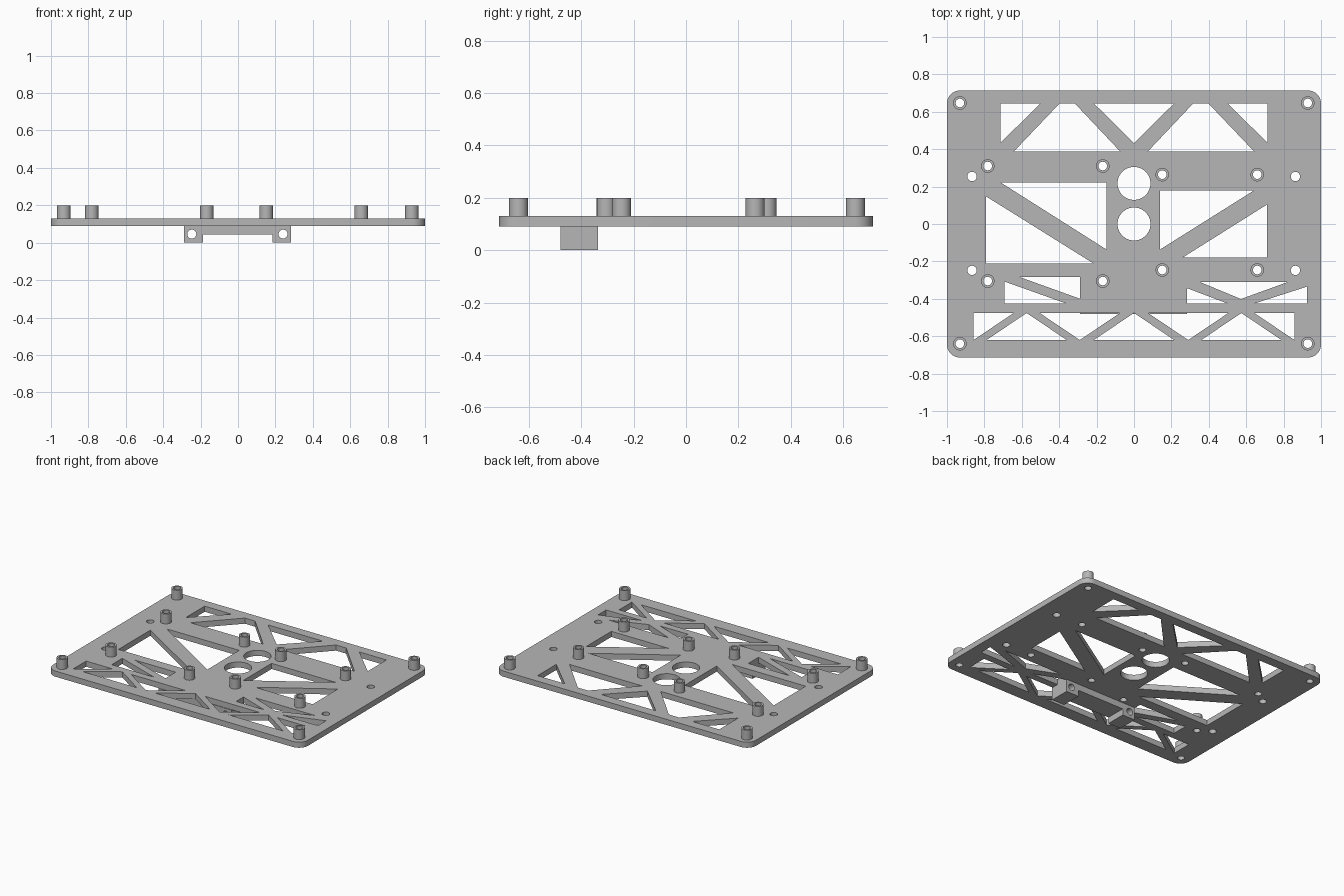
import bpy
import bmesh
from math import sin, cos, pi, radians
from mathutils import Matrix

default_cube = bpy.data.objects.get("Cube")
if default_cube:
    bpy.data.objects.remove(default_cube, do_unlink=True)

grey = bpy.data.materials.new("plain grey")
grey.use_nodes = True
grey.diffuse_color = (0.47, 0.47, 0.47, 1)
grey.node_tree.nodes["Principled BSDF"].inputs["Base Color"].default_value = grey.diffuse_color


def circle(x, y, radius, sides=40):
    return [(x + radius * cos(2 * pi * i / sides), y + radius * sin(2 * pi * i / sides))
            for i in range(sides)]


def rounded_rectangle(half_x, half_y, radius, steps=8):
    points = []
    for quarter, (sx, sy) in enumerate([(1, 1), (-1, 1), (-1, -1), (1, -1)]):
        for i in range(steps + 1):
            a = (quarter + i / steps) * pi / 2
            points.append((sx * (half_x - radius) + radius * cos(a),
                           sy * (half_y - radius) + radius * sin(a)))
    return points


def mirrored(shapes):
    """The shapes together with their copies across x = 0."""
    return shapes + [[(-x, y) for x, y in shape] for shape in shapes]


def extruded(name, loops, thickness, matrix):
    """Solid from an outline and its holes, centred on its own plane."""
    curve = bpy.data.curves.new(name + " profile", 'CURVE')
    curve.dimensions = '2D'
    curve.fill_mode = 'BOTH'
    curve.extrude = thickness / 2
    for loop in loops:
        spline = curve.splines.new('POLY')
        spline.points.add(len(loop) - 1)
        for point, (x, y) in zip(spline.points, loop):
            point.co = (x, y, 0, 1)
        spline.use_cyclic_u = True
    source = bpy.data.objects.new(name + " source", curve)
    bpy.context.collection.objects.link(source)
    bpy.context.view_layer.update()
    graph = bpy.context.evaluated_depsgraph_get()
    mesh = bpy.data.meshes.new_from_object(source.evaluated_get(graph))
    bpy.data.objects.remove(source, do_unlink=True)
    bpy.data.curves.remove(curve)

    bm = bmesh.new()
    bm.from_mesh(mesh)
    bmesh.ops.remove_doubles(bm, verts=bm.verts, dist=0.0001)
    bmesh.ops.recalc_face_normals(bm, faces=bm.faces)
    bm.transform(matrix)
    bm.to_mesh(mesh)
    bm.free()
    mesh.materials.clear()
    mesh.materials.append(grey)
    mesh.name = name
    part = bpy.data.objects.new(name, mesh)
    bpy.context.collection.objects.link(part)
    bpy.ops.object.select_all(action='DESELECT')
    part.select_set(True)
    bpy.context.view_layer.objects.active = part
    bpy.ops.object.shade_smooth_by_angle(angle=radians(30))
    return part


# Truss openings along the back edge
top, low = 0.645, 0.387
back_truss = mirrored([
    [(-.713, top), (-.5, top), (-.713, .435)],
    [(-.643, low), (-.397, top), (-.317, top), (-.073, low)],
]) + [[(-.215, top), (.215, top), (0, .433)]]

# Large triangular windows in the middle
windows = [
    [(-.713, .222), (-.146, .222), (-.146, -.137)],
    [(-.79, .147), (-.79, -.212), (-.215, -.212)],
    [(.138, .179), (.641, .179), (.138, -.137)],
    [(.711, .104), (.711, -.179), (.261, -.179)],
]

# Small triangular slots in front of the windows
base = -0.426
slots = [
    [(-.692, -.308), (-.692, base), (-.36, base)],
    [(-.611, -.284), (-.29, -.284), (-.29, -.399)],
    [(.352, -.31), (.823, -.31), (.572, -.401)],
    [(.283, -.343), (.283, base), (.502, base)],
    [(.925, -.335), (.925, base), (.641, base)],
]

# Truss openings along the front edge
top, low = -0.476, -0.62
front_truss = mirrored([
    [(-.858, top), (-.643, top), (-.858, low)],
    [(-.788, low), (-.574, top), (-.36, low)],
    [(-.504, top), (-.075, top), (-.29, low)],
]) + [[(-.215, low), (0, top), (.215, low)]]

# Round openings
cable_holes = [circle(0, y, 0.088, 64) for y in (0, .217)]
screw_holes = [circle(x, y, 0.025) for x in (-.866, .863) for y in (-.248, .254)]

# Standoff positions: plate corners, right board, left board
groups = {
    "corner": ((-.931, .929), (-.64, .647)),
    "right_board": ((-.782, -.167), (-.305, .31)),
    "left_board": ((.151, .659), (-.246, .264)),
}
standoffs = [(name, x, y) for name, (xs, ys) in groups.items() for x in xs for y in ys]
bore = 0.023
bores = [circle(x, y, bore) for _, x, y in standoffs]

# Plate
extruded("base_plate",
         [rounded_rectangle(1, 0.714, 0.07)] + back_truss + windows + slots
         + front_truss + cable_holes + screw_holes + bores,
         0.04, Matrix.Translation((0, 0, 0.11)))

# Hollow standoffs
for name, x, y in standoffs:
    extruded(name + "_standoff", [circle(0, 0, 0.036), circle(0, 0, bore)],
             0.07, Matrix.Translation((x, y, 0.165)))

# Bracket under the plate, with a bored foot at each end
outline = [(-.288, 0), (-.188, 0), (-.188, .045), (.184, .045),
           (.184, 0), (.284, 0), (.284, .09), (-.288, .09)]
extruded("under_bracket", [outline, circle(-.247, .046, 0.024), circle(.241, .046, 0.024)],
         0.144, Matrix.Translation((0, -.408, 0)) @ Matrix.Rotation(pi / 2, 4, 'X'))
